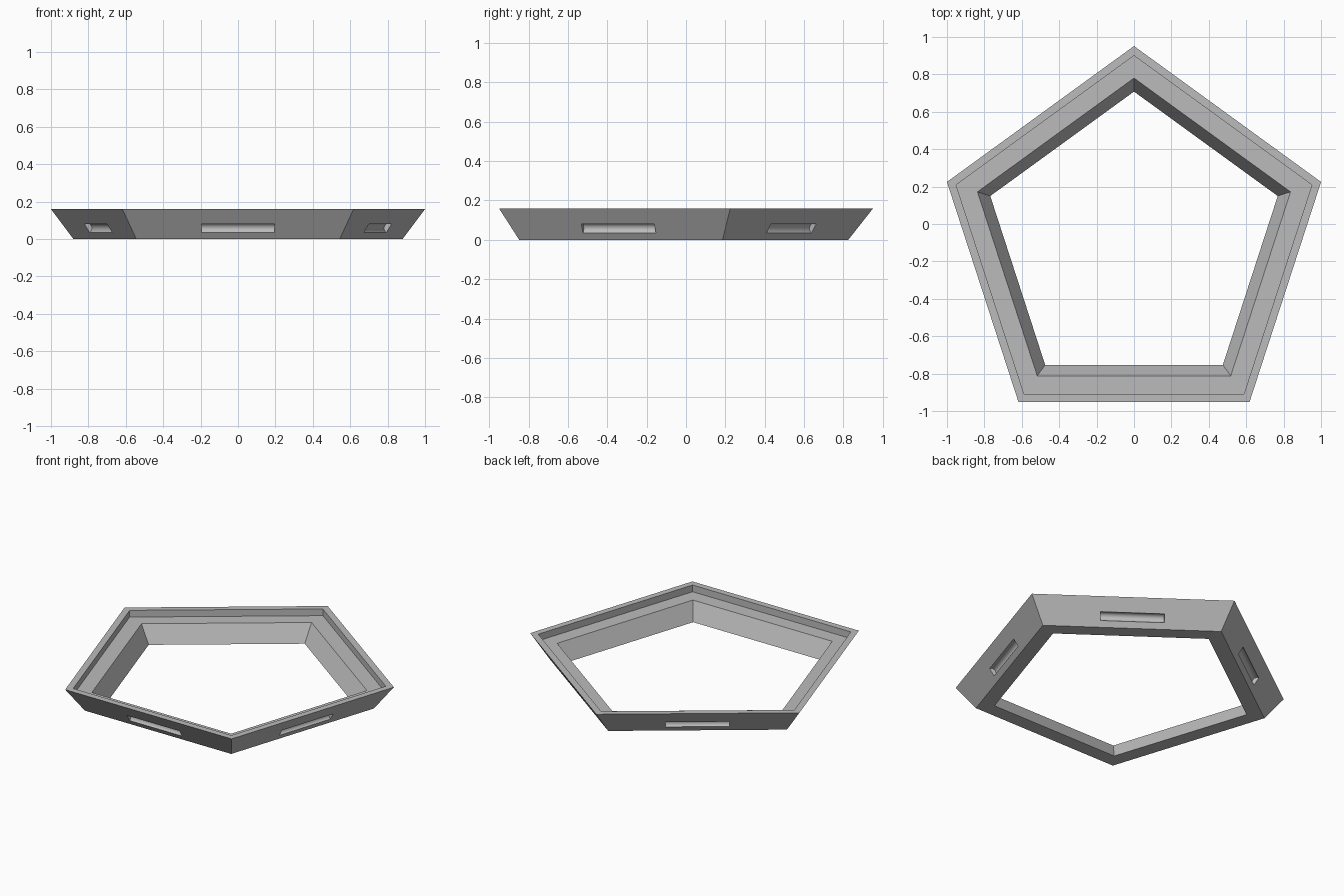
import bpy, bmesh, math
from mathutils import Matrix, Vector

cube = bpy.data.objects.get("Cube")
if cube:
    bpy.data.objects.remove(cube, do_unlink=True)

SIDES = 5
CENTRE_Y = -0.1
HEIGHT = 0.16
LEDGE = 0.115
# Cross-section as (corner radius, height), going round the wall
PROFILE = [(0.925, 0), (1.0515, HEIGHT), (1.0, HEIGHT),
           (1.0, LEDGE), (0.88, LEDGE), (0.808, 0)]

grey = bpy.data.materials.new("mid_grey")
grey.use_nodes = True
grey.diffuse_color = (0.5, 0.5, 0.5, 1)
grey.node_tree.nodes["Principled BSDF"].inputs["Base Color"].default_value = (0.5, 0.5, 0.5, 1)


def make_object(name, bm):
    bmesh.ops.recalc_face_normals(bm, faces=bm.faces)
    mesh = bpy.data.meshes.new(name)
    bm.to_mesh(mesh)
    bm.free()
    mesh.materials.append(grey)
    obj = bpy.data.objects.new(name, mesh)
    bpy.context.collection.objects.link(obj)
    return obj


# Five-sided ring swept from the profile
bm = bmesh.new()
rings = []
for i in range(SIDES):
    a = math.pi / 2 + i * math.tau / SIDES
    rings.append([bm.verts.new((r * math.cos(a), CENTRE_Y + r * math.sin(a), z))
                  for r, z in PROFILE])
for i in range(SIDES):
    near, far = rings[i], rings[(i + 1) % SIDES]
    for j in range(len(PROFILE)):
        k = (j + 1) % len(PROFILE)
        bm.faces.new((near[j], far[j], far[k], near[k]))
frame = make_object("pentagon_frame", bm)

# Round-bottomed slot in the middle of each sloping outer side
slot_z = 0.0575
(r0, z0), (r1, z1) = PROFILE[:2]
apothem = (r0 + (r1 - r0) * slot_z / HEIGHT) * math.cos(math.pi / SIDES)
bm = bmesh.new()
for i in range(SIDES):
    a = -math.pi / 2 + i * math.tau / SIDES
    place = (Matrix.Translation(Vector((0, CENTRE_Y, slot_z)))
             @ Matrix.Rotation(a, 4, 'Z')
             @ Matrix.Translation(Vector((apothem, 0, 0)))
             @ Matrix.Rotation(math.pi / 2, 4, 'X'))
    bmesh.ops.create_cone(bm, cap_ends=True, segments=32, radius1=0.027,
                          radius2=0.027, depth=0.39, matrix=place)
cutter = make_object("slot_cutter", bm)
cutter.hide_render = True

cut = frame.modifiers.new("slots", 'BOOLEAN')
cut.operation = 'DIFFERENCE'
cut.solver = 'EXACT'
cut.object = cutter

# Apply the cut, then smooth only the curved slot walls
bpy.ops.object.select_all(action='DESELECT')
frame.select_set(True)
bpy.context.view_layer.objects.active = frame
bpy.ops.object.modifier_apply(modifier=cut.name)
bpy.data.objects.remove(cutter, do_unlink=True)
bpy.ops.object.shade_smooth_by_angle(angle=math.radians(30))
